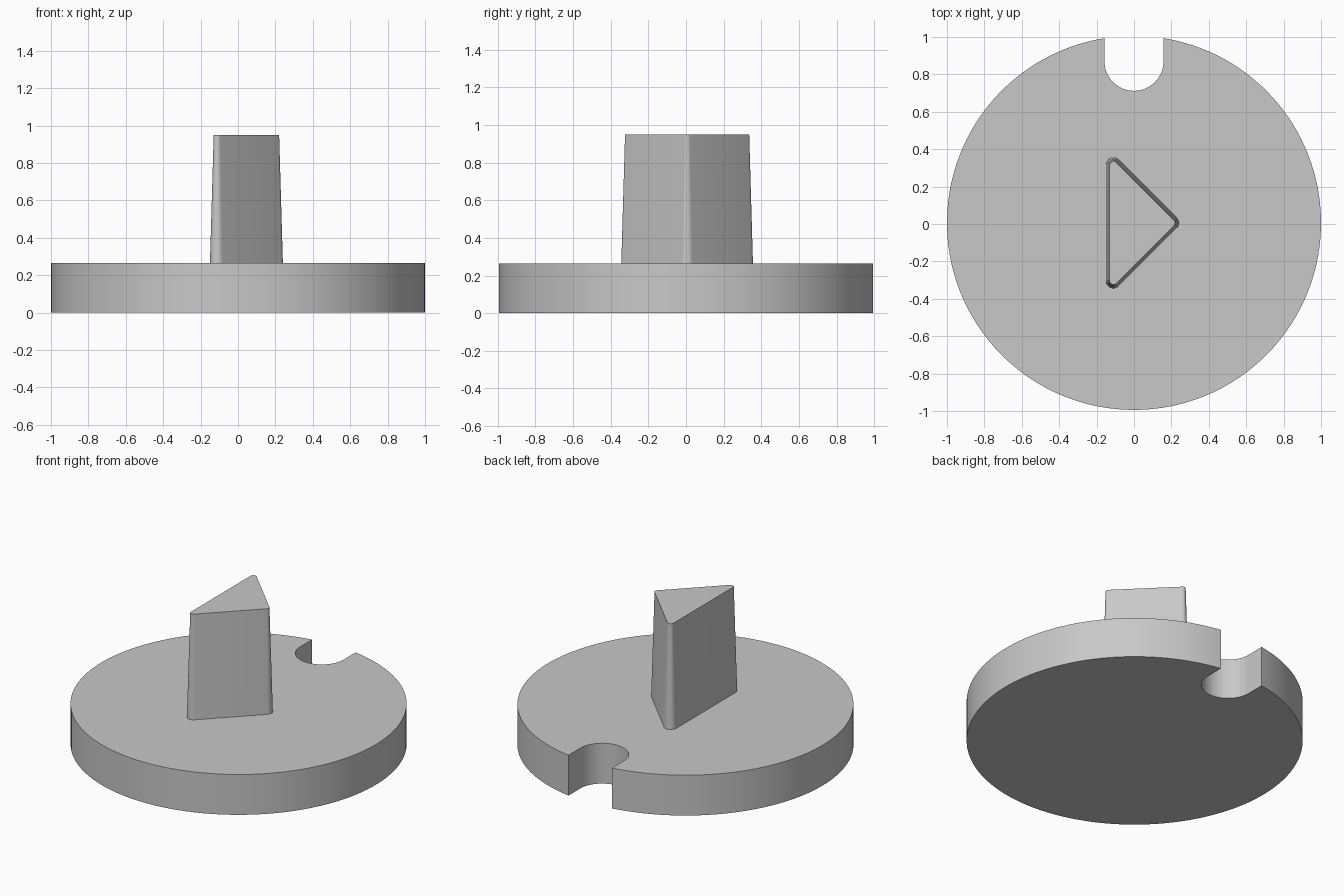
import bpy
import bmesh
from math import cos, sin, pi, asin, radians

cube = bpy.data.objects.get("Cube")
if cube:
    bpy.data.objects.remove(cube)

grey = bpy.data.materials.new("plain grey")
grey.use_nodes = True
colour = (0.58, 0.58, 0.58, 1)
grey.diffuse_color = colour
grey.node_tree.nodes["Principled BSDF"].inputs["Base Color"].default_value = colour

CY = 0.006       # disc centre in y
DISC_TOP = 0.265
PEG_TOP = 0.95


def arc(cx, cy, r, start, end, steps):
    """Points along an arc, both ends included."""
    return [(cx + r * cos(start + (end - start) * i / steps),
             cy + r * sin(start + (end - start) * i / steps))
            for i in range(steps + 1)]


def loft(name, lower, z0, upper, z1):
    """Closed solid between two matching counter-clockwise outlines."""
    bm = bmesh.new()
    a = [bm.verts.new((x, y, z0)) for x, y in lower]
    b = [bm.verts.new((x, y, z1)) for x, y in upper]
    bm.faces.new(a[::-1])
    bm.faces.new(b)
    n = len(a)
    for i in range(n):
        j = (i + 1) % n
        bm.faces.new((a[i], a[j], b[j], b[i]))
    mesh = bpy.data.meshes.new(name)
    bm.to_mesh(mesh)
    bm.free()
    mesh.materials.append(grey)
    obj = bpy.data.objects.new(name, mesh)
    bpy.context.collection.objects.link(obj)
    bpy.ops.object.select_all(action="DESELECT")
    obj.select_set(True)
    bpy.context.view_layer.objects.active = obj
    bpy.ops.object.shade_smooth_by_angle(angle=radians(30))
    return obj


def rounded_triangle(r):
    """Right-angled triangle pointing to +x, corners rounded by r."""
    reach = 0.31
    return (arc(0.20, CY, r, -pi / 4, pi / 4, 8)
            + arc(-0.11, CY + reach, r, pi / 4, pi, 10)
            + arc(-0.11, CY - reach, r, pi, 7 * pi / 4, 10))


# Round base with a U-shaped slot at the back
slot = 0.158
half = asin(slot)
rim = arc(0, CY, 1, pi / 2 + half, 5 * pi / 2 - half, 120)
notch = arc(0, 0.87, slot, 0, -pi, 32)
base_outline = rim + notch
loft("base_disc", base_outline, 0, base_outline, DISC_TOP)

# Tapered triangular peg, seated on the base
loft("triangular_peg", rounded_triangle(0.04), DISC_TOP,
     rounded_triangle(0.02), PEG_TOP)
